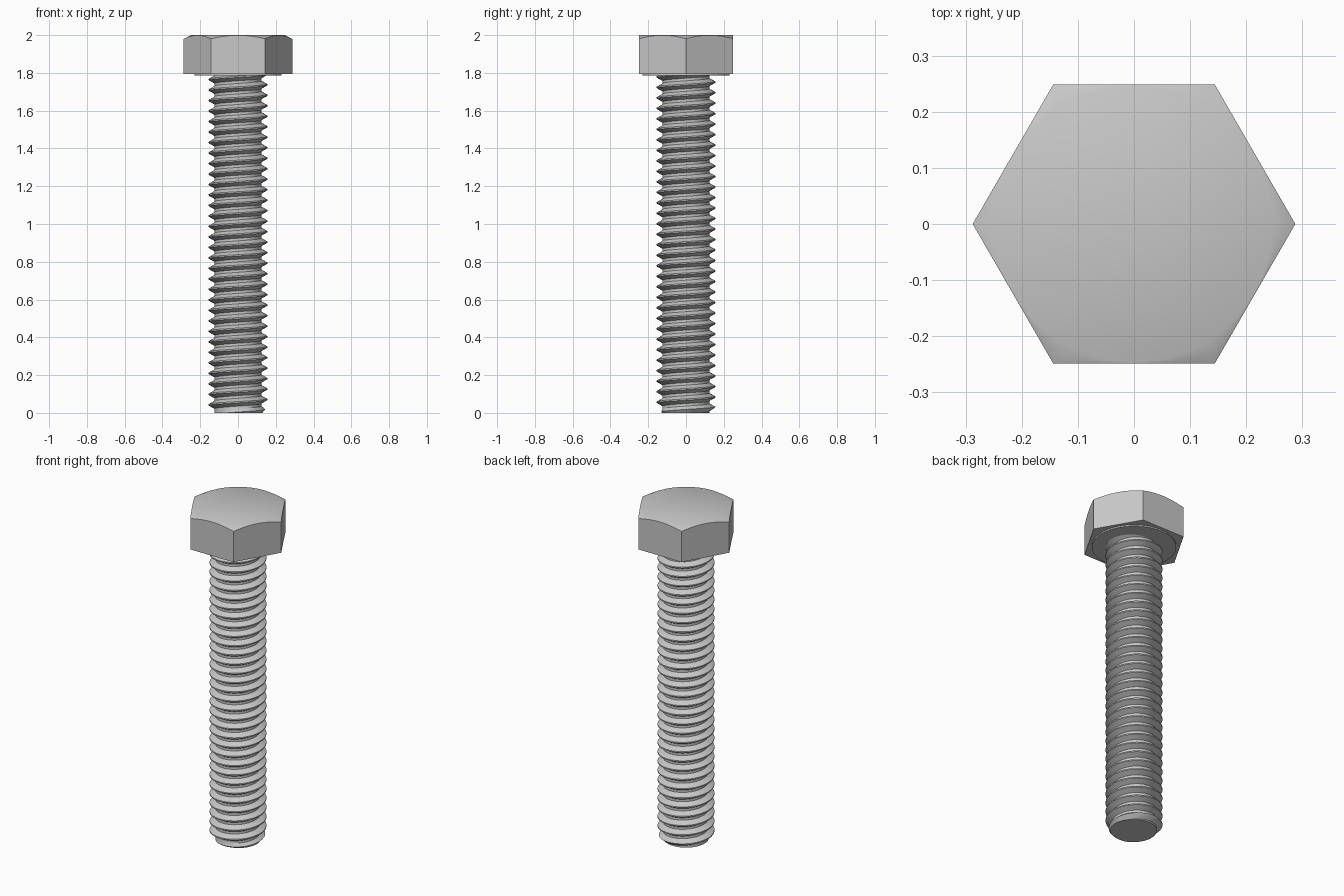
import bpy, bmesh, math

cube = bpy.data.objects.get("Cube")
if cube:
    bpy.data.objects.remove(cube, do_unlink=True)

steel = bpy.data.materials.new("grey steel")
steel.use_nodes = True
colour = (0.58, 0.58, 0.58, 1)
steel.diffuse_color = colour
steel.node_tree.nodes["Principled BSDF"].inputs["Base Color"].default_value = colour

HEAD_BASE = 1.795
FLAT = 0.249        # half the width across flats
PITCH = 1 / 18
CREST, ROOT = 0.155, 0.124


def finish(bm, name):
    bmesh.ops.recalc_face_normals(bm, faces=bm.faces)
    mesh = bpy.data.meshes.new(name)
    bm.to_mesh(mesh)
    bm.free()
    ob = bpy.data.objects.new(name, mesh)
    ob.data.materials.append(steel)
    bpy.context.collection.objects.link(ob)
    bpy.ops.object.select_all(action='DESELECT')
    ob.select_set(True)
    bpy.context.view_layer.objects.active = ob
    bpy.ops.object.shade_smooth_by_angle(angle=math.radians(30))


def bridge(bm, low, high, closed=True):
    n = len(low)
    for i in range(n if closed else n - 1):
        j = (i + 1) % n
        bm.faces.new((low[i], low[j], high[j], high[i]))


# Hexagonal head, its top corners trimmed by a shallow cone
bm = bmesh.new()
SEG = 72
CHAMFER = FLAT - 0.002
bottom, rim, circle = [], [], []
for i in range(SEG):
    a = 2 * math.pi * i / SEG
    sector = a % (math.pi / 3) - math.pi / 6
    r = FLAT / math.cos(sector)
    x, y = math.cos(a), math.sin(a)
    bottom.append(bm.verts.new((r * x, r * y, HEAD_BASE)))
    rim.append(bm.verts.new((r * x, r * y, 2 - 0.48 * (r - CHAMFER))))
    circle.append(bm.verts.new((CHAMFER * x, CHAMFER * y, 2)))
bridge(bm, bottom, rim)
bridge(bm, rim, circle)
bm.faces.new(circle)
bm.faces.new(bottom[::-1])
finish(bm, "hex_head")

# Thin round bearing face under the head
bm = bmesh.new()
bmesh.ops.create_cone(bm, cap_ends=True, segments=64, radius1=0.23, radius2=0.23, depth=0.01)
bmesh.ops.translate(bm, verts=bm.verts, vec=(0, 0, HEAD_BASE - 0.003))
finish(bm, "bearing_face")

# Right-handed thread: a tooth profile swept along a helix
bm = bmesh.new()
STEPS = 64
turns = int(HEAD_BASE / PITCH) + 4
tooth = [(-1 / 16, CREST), (1 / 16, CREST), (3 / 8, ROOT), (5 / 8, ROOT), (15 / 16, CREST)]
rows = []
for k in range(turns * STEPS + 1):
    a = 2 * math.pi * k / STEPS
    row = []
    for offset, radius in tooth:
        z = 0.015 + PITCH * (k / STEPS - 2 + offset)
        r = min(radius, max(ROOT, 0.127 + 0.9 * z))   # chamfered tip
        row.append(bm.verts.new((r * math.cos(a), r * math.sin(a), z)))
    rows.append(row)
for low, high in zip(rows, rows[1:]):
    bridge(bm, low, high, closed=False)
bmesh.ops.remove_doubles(bm, verts=bm.verts, dist=0.00005)


def trim(z, direction):
    geom = bm.verts[:] + bm.edges[:] + bm.faces[:]
    return bmesh.ops.bisect_plane(bm, geom=geom, plane_co=(0, 0, z),
                                  plane_no=(0, 0, direction), clear_outer=True)


trim(HEAD_BASE, 1)
cut = trim(0, -1)
ends = [e for e in cut["geom_cut"] if isinstance(e, bmesh.types.BMEdge)]
bmesh.ops.holes_fill(bm, edges=ends, sides=0)
finish(bm, "threaded_shank")
